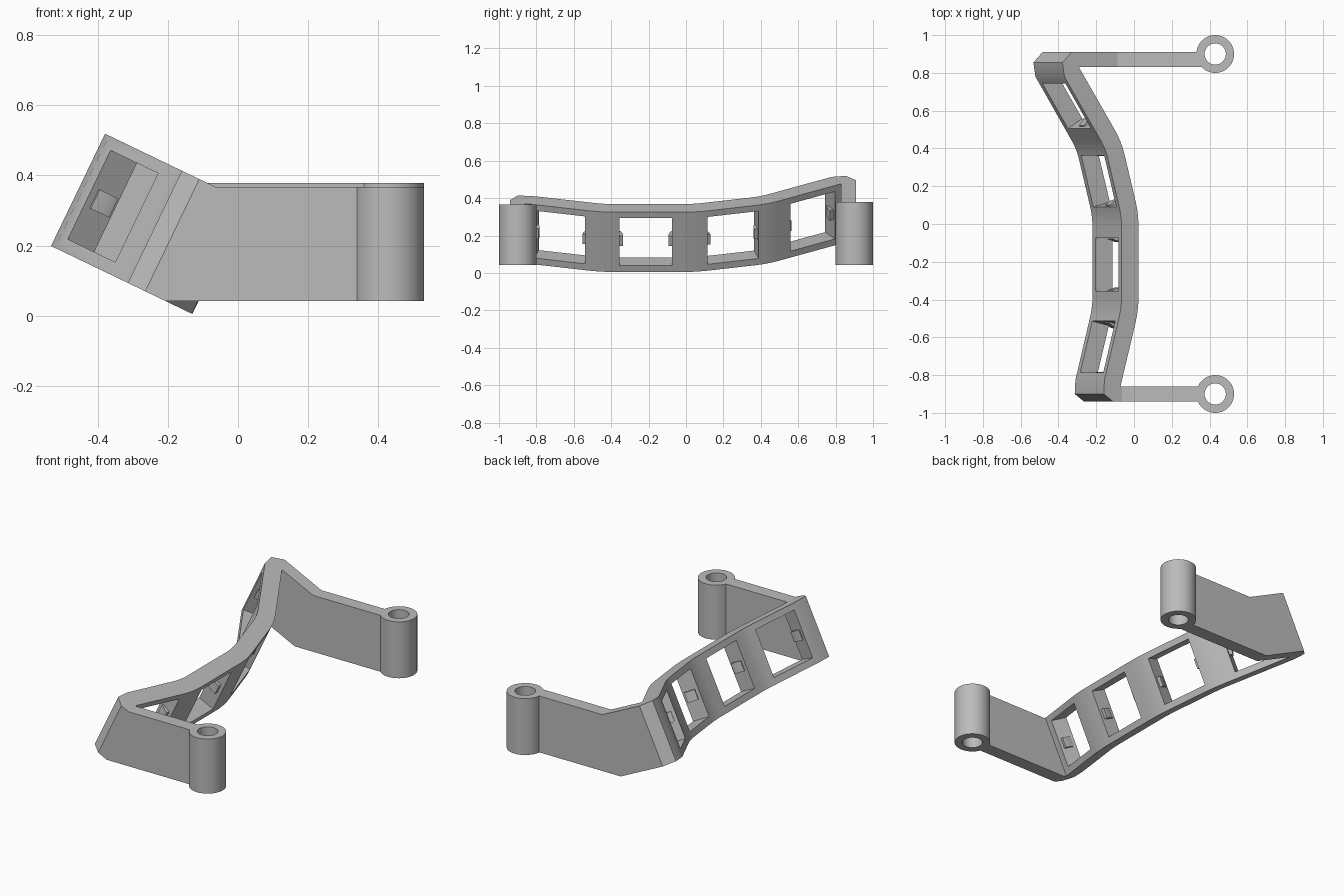
import bpy, bmesh, math
from mathutils import Matrix, Vector

if "Cube" in bpy.data.objects:
    bpy.data.objects.remove(bpy.data.objects["Cube"])

grey = bpy.data.materials.new("plain grey")
grey.use_nodes = True
colour = (0.5, 0.5, 0.5, 1)
grey.diffuse_color = colour
grey.node_tree.nodes["Principled BSDF"].inputs["Base Color"].default_value = colour

# Tilted frame of the bar: local x = thickness, y = length, z = height
TILT = Matrix.Translation((-0.13, 0, 0.005)) @ Matrix.Rotation(math.radians(25.7), 4, "Y")
SWAP_YZ = Matrix(((1, 0, 0, 0), (0, 0, 1, 0), (0, 1, 0, 0), (0, 0, 0, 1)))
HEIGHT = 0.355


def finish(name, bm):
    bmesh.ops.recalc_face_normals(bm, faces=bm.faces)
    mesh = bpy.data.meshes.new(name)
    bm.to_mesh(mesh)
    bm.free()
    mesh.materials.append(grey)
    obj = bpy.data.objects.new(name, mesh)
    bpy.context.collection.objects.link(obj)
    return obj


def prism(name, outline, low, high, matrix):
    """Extrude a flat outline from low to high, then place it with matrix."""
    bm = bmesh.new()
    face = bm.faces.new([bm.verts.new((a, b, low)) for a, b in outline])
    new = bmesh.ops.extrude_face_region(bm, geom=[face])["geom"]
    verts = [v for v in new if isinstance(v, bmesh.types.BMVert)]
    bmesh.ops.translate(bm, vec=(0, 0, high - low), verts=verts)
    bm.transform(matrix)
    return finish(name, bm)


def bend(before, corner, after, setback, steps=8):
    """Round one corner of an outline."""
    c = Vector(corner)
    a = c + (Vector(before) - c).normalized() * setback
    b = c + (Vector(after) - c).normalized() * setback
    return [tuple(a * (1 - t) ** 2 + c * 2 * t * (1 - t) + b * t * t)
            for t in (i / steps for i in range(steps + 1))]


def rounded(path, setback):
    out = [path[0]]
    for p, q, r in zip(path, path[1:], path[2:]):
        out += bend(p, q, r, setback)
    return out + [path[-1]]


# Curved bar
outer = rounded([(-0.2, -0.825), (-0.1, -0.44), (-0.1, 0.04), (-0.193, 0.396), (-0.435, 0.78)], 0.055)
inner = rounded([(-0.35, 0.83), (-0.1, 0.436), (0, 0.055), (0, -0.455), (-0.106, -0.86)], 0.075)
back_end = [(-0.447, 0.855), (-0.393, 0.91), (-0.35, 0.91)]
front_end = [(-0.106, -0.94), (-0.149, -0.94), (-0.204, -0.9)]
bar = prism("curved_bar", outer + back_end + inner + front_end, 0, HEIGHT, TILT)
parts = [bar]

# Windows, with a small catch on each side wall
windows = [(-0.105, -0.663, 0.256), (-0.05, -0.215, 0), (-0.1, 0.24, -0.262), (-0.294, 0.652, -0.626)]
HALF = 0.141
for i, (u, y, slope) in enumerate(windows):
    place = TILT @ Matrix.Translation((u, y, 0)) @ Matrix.Rotation(-math.atan(slope), 4, "Z")
    box = [(-0.08, -HALF), (0.08, -HALF), (0.08, HALF), (-0.08, HALF)]
    cutter = prism(f"window_cutter_{i + 1}", box, 0.038, HEIGHT - 0.036, place)
    cutter.hide_render = True
    cutter.hide_viewport = True
    cut = bar.modifiers.new("window", "BOOLEAN")
    cut.operation = "DIFFERENCE"
    cut.solver = "EXACT"
    cut.object = cutter
    for side, label in ((-1, "front"), (1, "back")):
        wedge = [(-0.03, side * (HALF + 0.004)), (-0.03, side * (HALF - 0.006)),
                 (0.01, side * (HALF - 0.02)), (0.03, side * (HALF - 0.02)),
                 (0.03, side * (HALF + 0.004))]
        parts.append(prism(f"{label}_catch_{i + 1}", wedge, 0.145, 0.205, place))

# Bake the window cuts and drop the cutters
bpy.context.view_layer.update()
graph = bpy.context.evaluated_depsgraph_get()
cut_mesh = bpy.data.meshes.new_from_object(bar.evaluated_get(graph))
bar.modifiers.clear()
bar.data = cut_mesh
for obj in [o for o in bpy.data.objects if o.name.startswith("window_cutter")]:
    bpy.data.objects.remove(obj)


# Side arms and pivot sleeves
def on_bar(u, w):
    p = TILT @ Vector((u, 0, w))
    return p.x, p.z


def at_level(w, z):
    """Where the sloping edge at height w of the bar meets level z."""
    (x0, z0), (x1, z1) = on_bar(0, w), on_bar(-1, w)
    return x0 + (x1 - x0) * (z - z0) / (z1 - z0), z


BASE = 0.042
for label, start, y0, y1, top, pivot_y in (("front", -0.106, -0.94, -0.86, 0.367, -0.9),
                                           ("back", -0.35, 0.83, 0.91, 0.378, 0.9)):
    side = [on_bar(start, 0), on_bar(start, HEIGHT), at_level(HEIGHT, top),
            (0.366, top), (0.366, BASE), at_level(0, BASE)]
    parts.append(prism(f"{label}_arm", side, y0, y1, SWAP_YZ))

    bm = bmesh.new()
    ring = [bm.verts.new((r, 0, z)) for r, z in
            ((0.056, BASE), (0.1, BASE), (0.1, top), (0.056, top))]
    edges = [bm.edges.new((ring[k], ring[(k + 1) % 4])) for k in range(4)]
    bmesh.ops.spin(bm, geom=ring + edges, cent=(0, 0, 0), axis=(0, 0, 1),
                   angle=math.tau, steps=48, use_merge=True)
    bmesh.ops.remove_doubles(bm, verts=bm.verts, dist=0.0001)
    bm.transform(Matrix.Translation((0.43, pivot_y, 0)))
    parts.append(finish(f"{label}_pivot_sleeve", bm))

# Smooth curves, keep edges crisp
bpy.ops.object.select_all(action="DESELECT")
for obj in parts:
    obj.select_set(True)
bpy.context.view_layer.objects.active = bar
bpy.ops.object.shade_smooth_by_angle(angle=math.radians(25))
